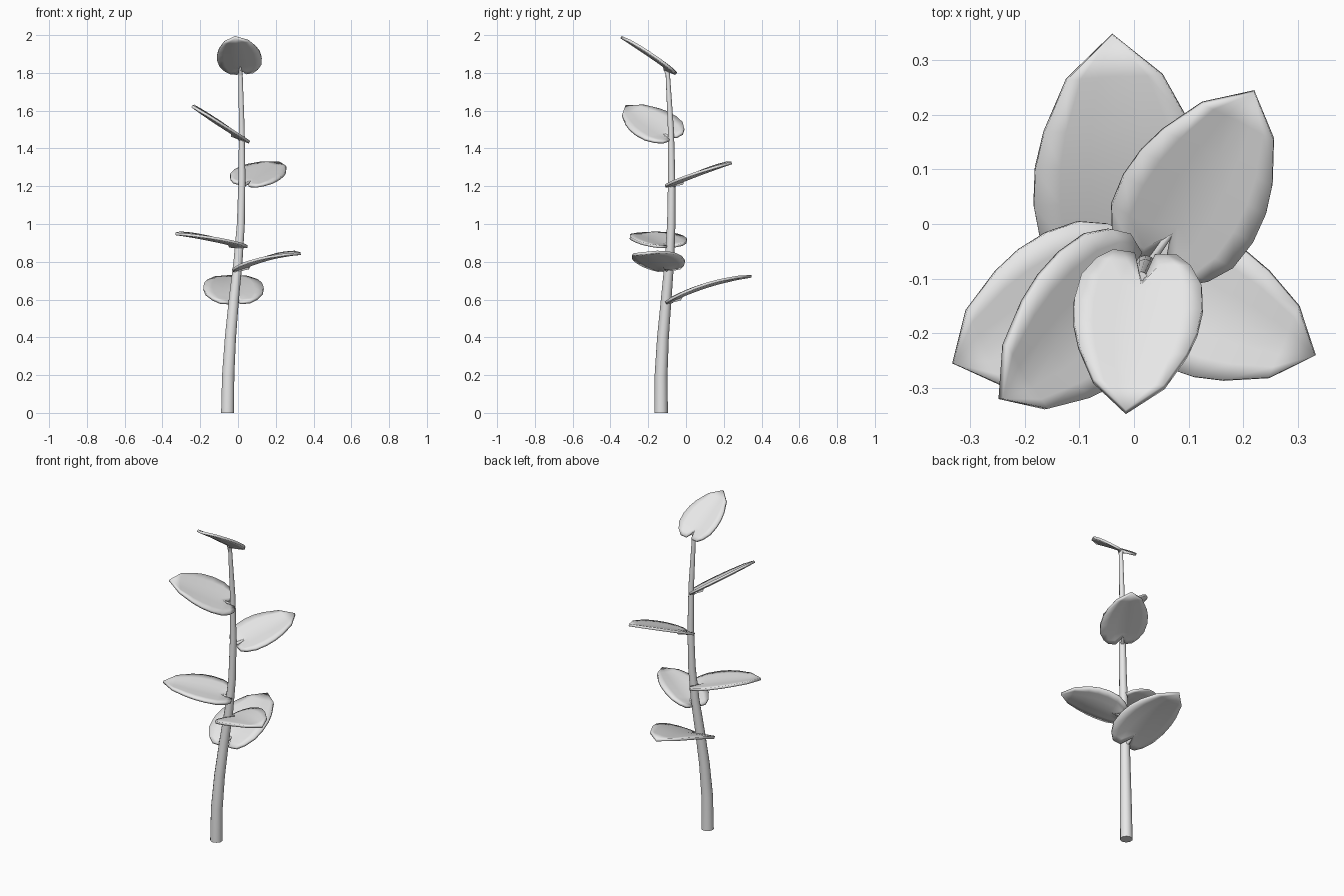
import bpy, bmesh
from mathutils import Vector

cube = bpy.data.objects.get("Cube")
if cube:
    bpy.data.objects.remove(cube)

grey = bpy.data.materials.new("plain grey")
grey.use_nodes = True
grey.diffuse_color = (0.8, 0.8, 0.8, 1)
grey.node_tree.nodes["Principled BSDF"].inputs["Base Color"].default_value = (0.8, 0.8, 0.8, 1)


def tube(name, points):
    """Tapered round tube through (x, y, z, radius) points."""
    curve = bpy.data.curves.new(name, "CURVE")
    curve.dimensions = "3D"
    curve.bevel_depth = 1
    curve.bevel_resolution = 3
    curve.use_fill_caps = True
    spline = curve.splines.new("POLY")
    spline.points.add(len(points) - 1)
    for p, (x, y, z, r) in zip(spline.points, points):
        p.co = (x, y, z, 1)
        p.radius = r
    spline.use_smooth = True
    curve.materials.append(grey)
    ob = bpy.data.objects.new(name, curve)
    bpy.context.collection.objects.link(ob)
    return ob


# Gently bent stem
STEM = [(-.055, -.132, 0, .036), (-.052, -.132, .2, .034), (-.04, -.122, .4, .031),
        (-.022, -.105, .6, .028), (0, -.088, .8, .025), (.015, -.078, 1, .022),
        (.021, -.076, 1.25, .019), (.02, -.08, 1.5, .016), (.013, -.098, 1.82, .011)]
tube("stem", STEM)


def stem_at(z):
    for a, b in zip(STEM, STEM[1:]):
        if z <= b[2]:
            return Vector(a[:3]).lerp(Vector(b[:3]), (z - a[2]) / (b[2] - a[2]))
    return Vector(STEM[-1][:3])


# Leaf outline: distance along the leaf, share of the half width
OUTLINE = [(0, .5), (.07, .74), (.19, .94), (.35, 1), (.5, .96),
           (.64, .84), (.84, .55), (1, 0)]
COLUMNS = (-1, -.7, -.35, 0, .35, .7, 1)


def leaf(name, base, tip, normal, half_width, arch):
    base, tip = Vector(base), Vector(tip)
    axis = tip - base
    side = Vector(normal).cross(axis).normalized()
    up = axis.cross(side).normalized()
    bm = bmesh.new()
    rows = []
    for i, (t, w) in enumerate(OUTLINE):
        row = []
        for u in COLUMNS:
            # The middle of the base is pulled in to make the notch
            s = (.17, .2, .24)[i] if u == 0 and i < 3 else t
            lift = arch * 4 * s * (1 - s) + .014 * abs(u) * w - .007
            if u == 0 and i == 0:
                lift -= .012
            row.append(bm.verts.new(base + axis * s + side * (u * w * half_width) + up * lift))
        rows.append(row)
    for a, b in zip(rows, rows[1:]):
        for j in range(len(COLUMNS) - 1):
            bm.faces.new((a[j], a[j + 1], b[j + 1], b[j]))
    bmesh.ops.remove_doubles(bm, verts=rows[-1], dist=.02)
    bmesh.ops.recalc_face_normals(bm, faces=bm.faces)
    mesh = bpy.data.meshes.new(name)
    bm.to_mesh(mesh)
    bm.free()
    mesh.materials.append(grey)
    ob = bpy.data.objects.new(name, mesh)
    bpy.context.collection.objects.link(ob)
    solid = ob.modifiers.new("thickness", "SOLIDIFY")
    solid.thickness = .014
    solid.offset = 0
    bpy.ops.object.select_all(action="DESELECT")
    ob.select_set(True)
    bpy.context.view_layer.objects.active = ob
    bpy.ops.object.shade_smooth_by_angle(angle=.8)

    # Short stalk joining the notch to the stem
    start = stem_at(base.z - .01)
    end = base + axis * .22 + up * (arch * .6 - .008)
    tube(name + "_stalk", [(*start, .012), (*end, .004)])


# Leaves from bottom to top
leaf("back_leaf", (-.015, -.11, .585), (-.04, .345, .73), (0, -.31, 1), .16, .02)
leaf("left_leaf", (-.005, -.09, .76), (.33, -.24, .85), (-.27, 0, 1), .13, .016)
leaf("right_leaf", (.02, -.08, .885), (-.33, -.255, .955), (.2, 0, 1), .14, .005)
leaf("back_left_leaf", (.035, -.08, 1.21), (.22, .24, 1.33), (0, -.37, 1), .135, .003)
leaf("front_right_leaf", (.025, -.07, 1.455), (-.24, -.32, 1.63), (.67, 0, 1), .135, -.004)
leaf("top_leaf", (.02, -.055, 1.8), (-.015, -.34, 1.995), (0, .7, 1), .118, .003)
